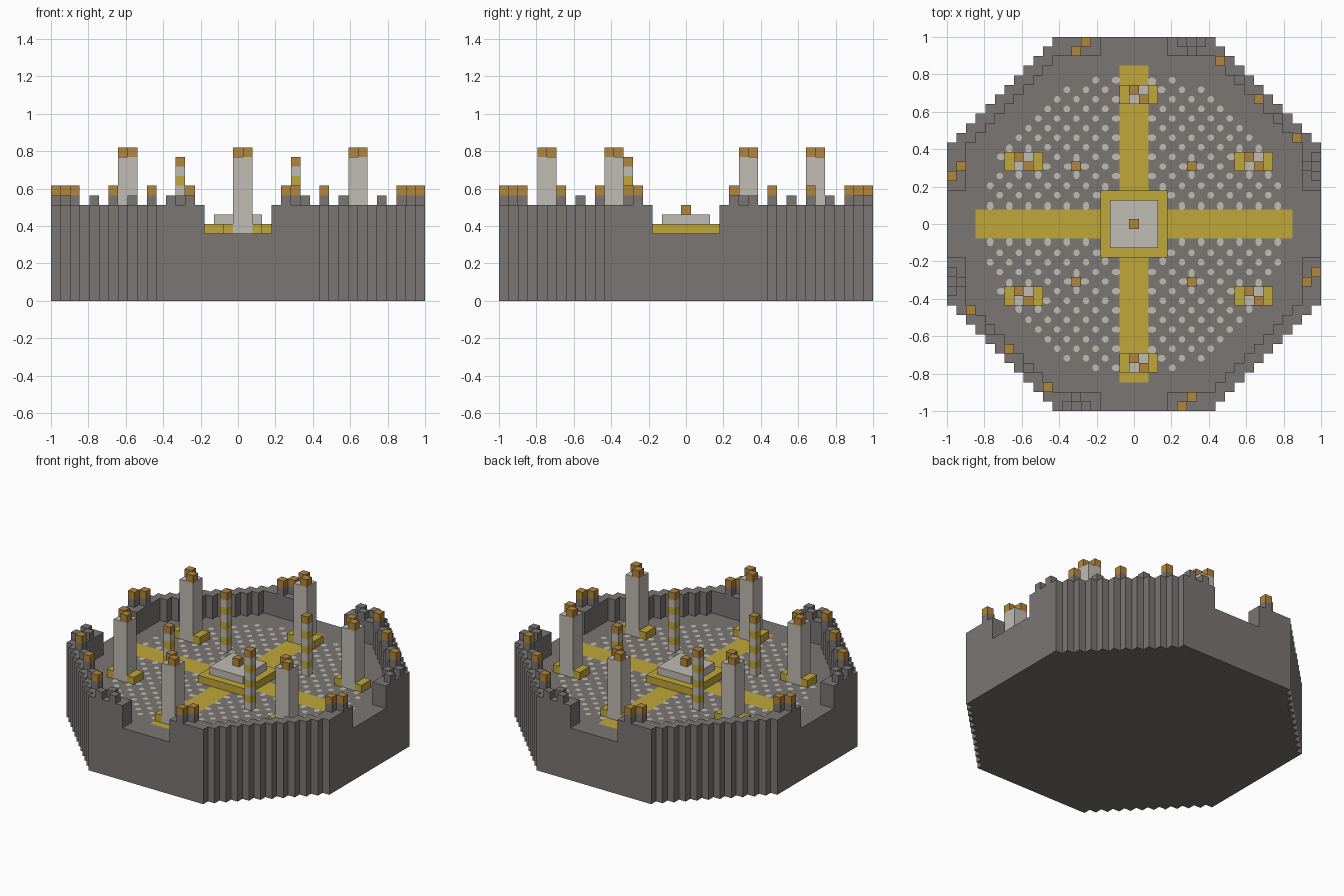
import bpy, bmesh, math

if "Cube" in bpy.data.objects:
    bpy.data.objects.remove(bpy.data.objects["Cube"])

U = 2 / 39                      # one block
HALF, CUT = 19, 27              # half width and diagonal cut in blocks
FLOOR, WALL, MERLON = 7, 10, 11


def material(name, rgb):
    lin = [(c / 255 / 12.92 if c < 11 else ((c / 255 + 0.055) / 1.055) ** 2.4) for c in rgb]
    m = bpy.data.materials.new(name)
    m.use_nodes = True
    m.diffuse_color = (*lin, 1)
    bsdf = m.node_tree.nodes["Principled BSDF"]
    bsdf.inputs["Base Color"].default_value = (*lin, 1)
    bsdf.inputs["Roughness"].default_value = 0.9
    return m


STONE = material("dark stone", (122, 118, 116))
PALE = material("pale stone", (192, 187, 180))
GOLD = material("gold", (192, 167, 56))
LAMP = material("amber", (177, 134, 60))


def finish(name, bm, mats):
    me = bpy.data.meshes.new(name)
    bm.to_mesh(me)
    bm.free()
    for m in mats:
        me.materials.append(m)
    ob = bpy.data.objects.new(name, me)
    bpy.context.collection.objects.link(ob)
    return ob


def block(name, mat, x, y, z, w=1, d=1, h=1):
    """Box whose lowest cell is (x, y, z), sized in blocks."""
    bm = bmesh.new()
    bmesh.ops.create_cube(bm, size=1)
    for v in bm.verts:
        v.co = ((x - 0.5 + (v.co.x + 0.5) * w) * U,
                (y - 0.5 + (v.co.y + 0.5) * d) * U,
                (z + (v.co.z + 0.5) * h) * U)
    return finish(name, bm, [mat])


# Merlons run along two opposite diagonals and beside the gates
merlons, lamps = set(), set()
for s in (1, -1):
    for k in range(7, 20, 2):
        merlons.add((s * k, s * (26 - k)))
    for k in (9, 13, 17):
        lamps.add((s * k, s * (26 - k)))
    for a, b in ((5, 19), (6, 18)):
        merlons |= {(s * a, s * b), (s * b, s * a), (-s * a, s * b), (s * b, -s * a)}
        lamps |= {(-s * a, s * b), (s * b, -s * a)}


def height(i, j):
    a, b = abs(i), abs(j)
    if max(a, b) > HALF or a + b > CUT:
        return 0
    if (i, j) in merlons:
        return MERLON
    rim = max(a, b) >= 18 or a + b >= 26
    gate = min(a, b) <= 3
    return WALL if rim and not gate else FLOOR


# Arena: floor, stepped octagonal wall, gates and the gold cross
bm = bmesh.new()


def quad(points, mat=0):
    f = bm.faces.new([bm.verts.new((x * U, y * U, z * U)) for x, y, z in points])
    f.material_index = mat


span = range(-HALF, HALF + 1)
corners = [(-0.5, -0.5), (0.5, -0.5), (0.5, 0.5), (-0.5, 0.5)]
sides = [(0, -1), (1, 0), (0, 1), (-1, 0)]
for i in span:
    for j in span:
        h = height(i, j)
        if not h:
            continue
        ring = [(i + cx, j + cy) for cx, cy in corners]
        cross = min(abs(i), abs(j)) <= 1 and max(abs(i), abs(j)) <= 16
        quad([(x, y, h) for x, y in ring], int(cross))
        quad([(x, y, 0) for x, y in reversed(ring)])
        for n, (di, dj) in enumerate(sides):
            low = height(i + di, j + dj)
            if low < h:
                p, q = ring[n], ring[(n + 1) % 4]
                quad([(*p, low), (*q, low), (*q, h), (*p, h)])
bmesh.ops.remove_doubles(bm, verts=bm.verts, dist=U / 100)
finish("arena", bm, [STONE, GOLD])

# Amber lamps on the wall
for i, j in sorted(lamps):
    block("wall_lamp", LAMP, i, j, MERLON)

# Central pedestal
block("pedestal_base", GOLD, -3, -3, FLOOR, 7, 7)
block("pedestal_top", PALE, -2, -2, FLOOR + 1, 5, 5)
block("pedestal_lamp", LAMP, 0, 0, FLOOR + 2)

# Tall pillars with gold feet and two lamps each
pillars = [(0, 14), (0, -14)] + [(x, y) for x in (-12, 12) for y in (-7, 7)]
for x, y in pillars:
    block("pillar", PALE, x, y - 1, FLOOR, 2, 2, 8)
    block("pillar_lamp", LAMP, x, y, 15)
    block("pillar_lamp", LAMP, x + 1, y - 1, 15)
    for foot in (x - 1, x + 2):
        block("pillar_foot", GOLD, foot, y - 1, FLOOR, 1, 2)

# Banded poles
poles = [(x, y) for x in (-6, 6) for y in (-6, 6)]
for x, y in poles:
    for z in range(FLOOR, 14):
        block("pole_band", PALE if z % 2 else GOLD, x, y, z)
    block("pole_lamp", LAMP, x, y, 14)

# Pale studs in a checker pattern on the floor
solid = {(i, j) for i in span for j in span
         if min(abs(i), abs(j)) <= 1 or max(abs(i), abs(j)) <= 3}
solid |= set(poles)
solid |= {(x + a, y + b) for x, y in pillars for a in (-1, 0, 1, 2) for b in (-1, 0)}
bm = bmesh.new()
for i in span:
    for j in span:
        if (i + j) % 2 == 0 or i * i + j * j > 256 or (i, j) in solid:
            continue
        # Studs stretch towards a neighbouring structure
        near = [s for s in sides if (i + s[0], j + s[1]) in solid]
        sx = sum(s[0] for s in near)
        sy = sum(s[1] for s in near)
        ring = []
        for n in range(8):
            t = (n + 0.5) * math.pi / 4
            x = math.cos(t) * (0.36 + 0.1 * abs(sx)) + sx * 0.14
            y = math.sin(t) * (0.36 + 0.1 * abs(sy)) + sy * 0.14
            ring.append(bm.verts.new(((i + x) * U, (j + y) * U, FLOOR * U + 0.002)))
        bm.faces.new(ring)
finish("floor_studs", bm, [PALE])
